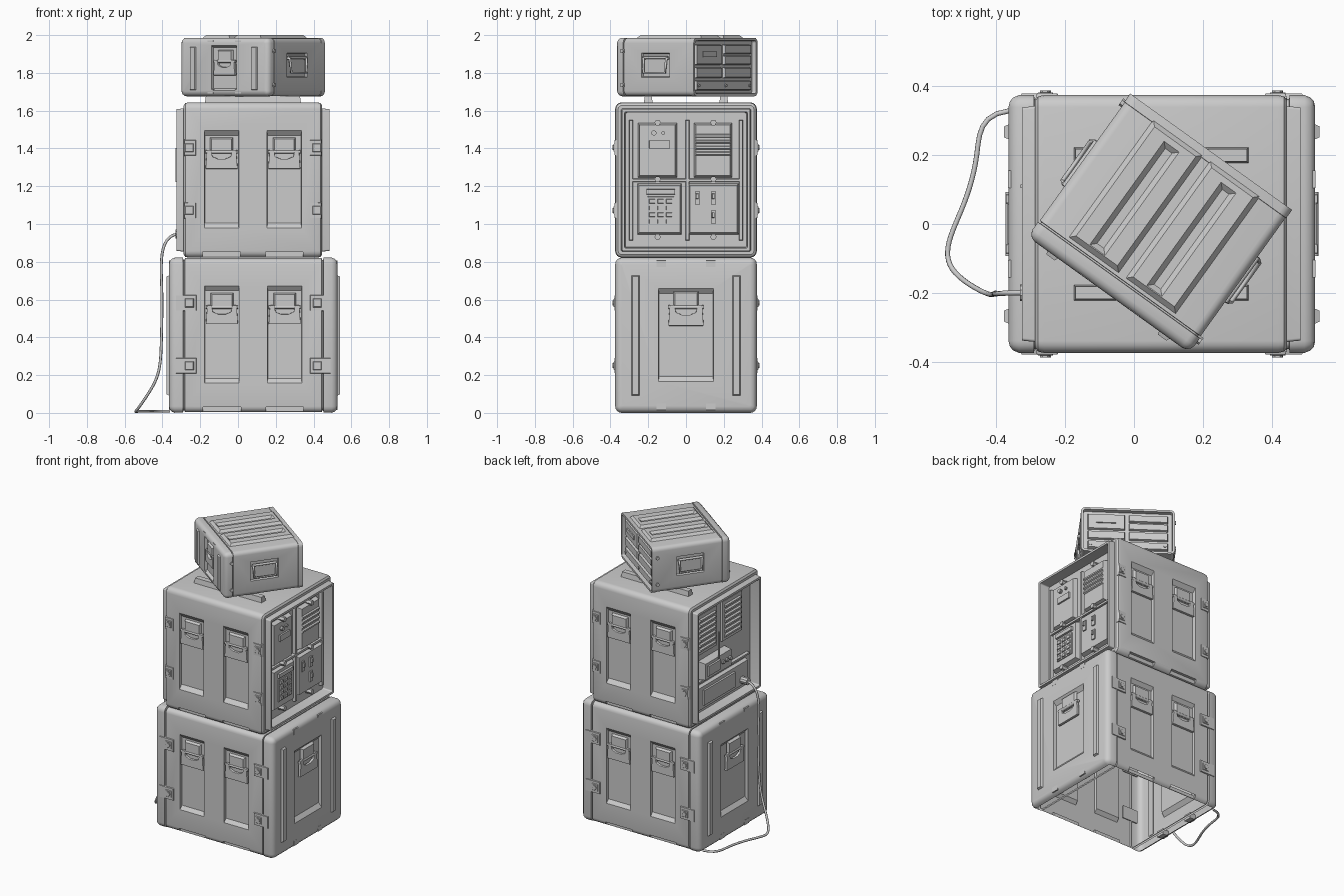
import bpy, bmesh
from math import radians, cos, sin, pi
from mathutils import Matrix, Vector

if "Cube" in bpy.data.objects:
    bpy.data.objects.remove(bpy.data.objects["Cube"])


def make(name, verts, faces, M, bevel=0):
    me = bpy.data.meshes.new(name)
    me.from_pydata([M @ Vector(v) for v in verts], [], faces)
    bm = bmesh.new()
    bm.from_mesh(me)
    bmesh.ops.recalc_face_normals(bm, faces=bm.faces)
    bm.to_mesh(me)
    bm.free()
    ob = bpy.data.objects.new(name, me)
    bpy.context.collection.objects.link(ob)
    if bevel:
        mod = ob.modifiers.new("bevel", 'BEVEL')
        mod.width, mod.segments = bevel, 2
    return ob


def prism(name, M, outline, c0, c1, ta=0, tb=0, bevel=0):
    """Outline in face coordinates, extruded outward; ta/tb shrink the outer end."""
    n = len(outline)
    sg = lambda v, mid: (v > mid) - (v < mid)
    ma = sum(p[0] for p in outline) / n
    mb = sum(p[1] for p in outline) / n
    vs = [(a, b, c0) for a, b in outline]
    vs += [(a - ta * sg(a, ma), b - tb * sg(b, mb), c1) for a, b in outline]
    fs = [list(range(n)), list(range(n, 2 * n))]
    fs += [[i, (i + 1) % n, n + (i + 1) % n, n + i] for i in range(n)]
    return make(name, vs, fs, M, bevel)


def block(name, M, a0, a1, b0, b1, c0, c1, ta=0, tb=None, bevel=0):
    return prism(name, M, [(a0, b0), (a1, b0), (a1, b1), (a0, b1)], c0, c1,
                 ta, ta if tb is None else tb, bevel)


def disc(name, M, a, b, r, c0, c1, n=6):
    return prism(name, M, [(a + r * cos(2 * pi * i / n), b + r * sin(2 * pi * i / n)) for i in range(n)], c0, c1)


def tube(name, M, pts, r, smooth=False):
    cu = bpy.data.curves.new(name, 'CURVE')
    cu.dimensions, cu.bevel_depth, cu.bevel_resolution, cu.use_fill_caps = '3D', r, 2, True
    sp = cu.splines.new('NURBS' if smooth else 'POLY')
    sp.points.add(len(pts) - 1)
    for p, q in zip(sp.points, pts):
        p.co = (*(M @ Vector(q)), 1)
    if smooth:
        sp.use_endpoint_u, sp.order_u, sp.resolution_u = True, 4, 5
    ob = bpy.data.objects.new(name, cu)
    bpy.context.collection.objects.link(ob)
    return ob


def loft(name, C, stations, hy, hz, r):
    """Shell of rounded rectangles along local x; stations are (x, inset)."""
    vs, fs, k = [], [], 5
    n = 4 * k
    for x, ins in stations:
        rr = max(r - ins, .008)
        for q, (sy, sz) in enumerate([(1, 1), (-1, 1), (-1, -1), (1, -1)]):
            for j in range(k):
                t = pi / 2 * (q + j / (k - 1))
                vs.append((x, sy * (hy - ins - rr) + rr * cos(t), hz + sz * (hz - ins - rr) + rr * sin(t)))
    for s in range(len(stations) - 1):
        fs += [[s * n + i, s * n + (i + 1) % n, (s + 1) * n + (i + 1) % n, (s + 1) * n + i] for i in range(n)]
    fs += [list(range(n)), list(range(len(vs) - n, len(vs)))]
    return make(name, vs, fs, C)


def carve(ob, cutters, open_bottom=False):
    for c in cutters:
        mod = ob.modifiers.new("cut", 'BOOLEAN')
        mod.object, mod.operation, mod.solver = c, 'DIFFERENCE', 'EXACT'
    me = bpy.data.meshes.new_from_object(ob.evaluated_get(bpy.context.evaluated_depsgraph_get()))
    ob.modifiers.clear()
    ob.data = me
    for c in cutters:
        bpy.data.objects.remove(c)
    if open_bottom:
        bm = bmesh.new()
        bm.from_mesh(me)
        low = [f for f in bm.faces if f.normal.z < -.95 and f.calc_center_median().z < .04]
        bmesh.ops.delete(bm, geom=low, context='FACES')
        bm.to_mesh(me)
        bm.free()
    bpy.ops.object.select_all(action='DESELECT')
    ob.select_set(True)
    bpy.context.view_layer.objects.active = ob
    bpy.ops.object.shade_smooth_by_angle(angle=radians(35))


def side(C, k):  # 0 front, 1 right, 2 back, 3 left: (across, up, outward)
    return C @ Matrix.Rotation(k * pi / 2, 4, 'Z') @ Matrix.Rotation(pi / 2, 4, 'X')


def handle(M, a, b, c, s=1):
    block("handle_bracket", M, a - .06 * s, a + .06 * s, b - .01 * s, b + .075 * s, c - .021, c - .004, .008 * s)
    U = [(-.078, .01), (-.085, -.09), (.085, -.09), (.078, .01), (.055, .01),
         (.048, -.025), (.02, -.037), (-.02, -.037), (-.048, -.025), (-.055, .01)]
    prism("handle_grip", M, [(a + x * s, b + y * s) for x, y in U], c - .018, c, bevel=.003)
    tube("handle_pin", M, [(a - .085 * s, b, c - .009), (a + .085 * s, b, c - .009)], .009 * s)


def latch(M, a0, a1, a, b, c):
    block("latch_plate", M, a0, a1, b - .044, b + .044, c - .012, c + .004, .005)
    block("latch_claw", M, a - .026, a + .026, b - .026, b + .026, c, c + .008, .006)
    disc("latch_knob", M, a, b, .015, c, c + .014)


def slats(M, a0, a1, b0, b1, n, c):
    h = (b1 - b0) / n
    for i in range(n):
        block("vent_slat", M, a0, a1, b0 + i * h, b0 + (i + .7) * h, c, c + .012, .003, .006)


def pocket(M, a, w, b0, b1, c, d=.022, tb=.028):
    return block("pocket_cutter", M, a - w, a + w, b0 + tb, b1 - tb, c - d, c + .004, -.003, -tb * 1.15)


# two large cases share an origin at their middle
C1, C2 = Matrix.Translation((.081, 0, 0)), Matrix.Translation((.079, 0, .822))
half = [(.362, .003), (.364, .012), (.37, .012), (.372, 0), (.415, 0), (.432, .007), (.442, .018), (.446, .034)]
lower = loft("lower_case", C1, [(-s, i) for s, i in reversed(half)] + half, .375, .411, .035)
half = [(.34, 0), (.358, .004), (.3665, .016), (.3665, .032), (.405, .036), (.405, .05), (.335, .055)]
upper = loft("upper_case", C2, [(-s, i) for s, i in reversed(half)] + half, .375, .411, .035)

for C, ob in ((C1, lower), (C2, upper)):
    cuts = []
    for k in (0, 2):
        M = side(C, k)
        for sx in (-1, 1):
            cuts.append(pocket(M, sx * .166, .089, .155, .675, .375))
            cuts.append(block("foot_cutter", M, sx * .166 - .1, sx * .166 + .1, -.01, .03, .355, .39))
            handle(M, sx * .166, .56, .375)
            for b in (.25, .582):
                lo, hi = sorted((sx * .298, sx * (.413 if C is C1 else .366)))
                latch(M, lo, hi, sx * .338, b, .375)
    if C is C1:
        for k in (1, 3):
            cuts.append(pocket(side(C, k), 0, .143, .165, .66, .446))
    carve(ob, cuts, C is C1)

# lower lids: ribs, handle, edge clips
for k in (1, 3):
    M = side(C1, k)
    handle(M, 0, .56, .454, 1.1)
    for s in (-1, 1):
        block("lid_rib", M, s * .268 - .024, s * .268 + .024, .09, .73, .44, .459, .008)
        for b in (.77, .012):
            block("lid_clip", M, s * .13 - .028, s * .13 + .028, b, b + .04, .40, .447, .003)

# stacking rails on the upper case
for s in (-1, 1):
    block("stacking_rail", C2, -.255, .255, s * .2 - .024, s * .2 + .024, .815, .856, .006)

# equipment on the right of the upper case
M = side(C2, 1)
p = .335
for a0, a1, b0, b1 in ((-.257, -.045, .422, .715), (.04, .246, .422, .715), (-.26, -.02, .12, .395), (.01, .283, .12, .395)):
    block("equipment_unit", M, a0, a1, b0, b1, p - .01, p + .03, .012)
for a in (-.29, .007, .29):
    block("rack_post", M, a - .012, a + .012, .09, .73, p - .01, p + .02, .004)
block("rack_bar", M, -.29, .29, .398, .42, p - .01, p + .022, .004)
for a in (-.15, .145):
    for b in (.11, .415, .715):
        disc("connector", M, a, b, .017, p, p + .046)
block("display_slot", M, -.198, -.082, .575, .623, p, p + .04, .004)
disc("dial", M, -.17, .66, .014, p, p + .048, 10)
disc("dial", M, -.12, .66, .01, p, p + .042, 10)
slats(M, .05, .236, .54, .665, 4, p + .028)
block("keypad_screen", M, -.212, -.055, .332, .365, p, p + .044, .004)
block("keypad_base", M, -.207, -.06, .17, .325, p, p + .036, .003)
for i in range(3):
    for j in range(4):
        block("key", M, -.196 + i * .045, -.162 + i * .045, .178 + j * .036, .204 + j * .036, p + .03, p + .043, .003)
for a, b in ((.06, .315), (.145, .315), (.145, .215)):
    block("switch", M, a - .016, a + .016, b - .037, b + .037, p, p + .038, .003)
    block("switch_lever", M, a - .008, a + .008, b - .005, b + .025, p + .03, p + .048, .002)

# equipment on the left of the upper case
M = side(C2, 3)
for a0 in (-.27, .0):
    block("vent_panel", M, a0, a0 + .22, .45, .73, p - .01, p + .015, .006)
    slats(M, a0 + .025, a0 + .195, .475, .71, 7, p + .014)
block("shelf", M, -.29, .29, .262, .28, p - .01, p + .02, .003)
block("radio", M, -.24, .05, .285, .41, p - .01, p + .055, .008)
block("radio_face", M, -.215, -.08, .31, .385, p + .05, p + .064, .005)
for a in (-.05, -.01, .025):
    disc("radio_knob", M, a, .35, .013, p + .05, p + .068, 10)
tube("antenna", M, [(-.11, .40, p + .07), (-.11, .58, p + .07)], .006)
block("drawer", M, -.27, .27, .08, .245, p - .01, p + .025, .008)
block("drawer_face", M, -.22, .12, .105, .215, p + .02, p + .034, .005)
disc("cable_plug", M, .2, .125, .024, p, p + .075, 10)
tube("cable", Matrix(), [(-.32, -.2, .947), (-.37, -.2, .94), (-.415, -.205, .86), (-.40, -.20, .65), (-.405, -.2, .4),
     (-.41, -.21, .22), (-.46, -.19, .12), (-.545, -.13, .0), (-.545, -.05, .009), (-.49, .06, .009), (-.45, .2, .009),
     (-.45, .32, .009), (-.36, .33, .009)], .0075, True)

# small turned case on top: lid on local -x, open rack on local +x
C3 = Matrix.Translation((.0785, .007, 1.676)) @ Matrix.Rotation(radians(54.3), 4, 'Z')
small = loft("small_case", C3, [(-.262, .026), (-.258, .013), (-.248, .004), (-.237, 0), (-.21, 0), (-.209, .008), (-.204, .008),
             (-.203, .002), (.22, .002), (.221, 0), (.25, 0), (.25, .014), (.225, .017)], .29, .155, .028)
L = side(C3, 3)
cuts = [pocket(L, 0, .08, .03, .27, .262, .018, .012)]
cuts += [pocket(side(C3, k), 0, .088, .1, .23, .288, .012, .005) for k in (0, 2)]
carve(small, cuts)
handle(L, 0, .185, .262, .82)
for s in (-1, 1):
    block("small_lid_rib", L, s * .2 - .022, s * .2 + .022, .03, .265, .255, .272, .007)
    for b in (.27, .012):
        block("small_lid_clip", L, s * .09 - .022, s * .09 + .022, b, b + .028, .23, .261, .003)
for k in (0, 2):
    M = side(C3, k)
    tube("carry_handle", M, [(-.075, .20, .28), (-.075, .20, .295), (-.07, .125, .302), (.07, .125, .302),
                             (.075, .20, .295), (.075, .20, .28)], .007)
    tube("carry_pin", M, [(-.08, .205, .288), (.08, .205, .288)], .008)
    for b in (.06, .24):
        disc("small_latch", M, -.215, b, .012, .28, .298)

# raised, grooved top plates of the small case
for s in (-1, 1):
    plate = block("top_plate", C3, -.2, .235, s * .102 - .096, s * .102 + .096, .30, .324, .022, .022)
    carve(plate, [block("groove_cutter", C3, -.16, .18, s * .102 - .012, s * .102 + .012, .309, .325, -.016)])
    block("bottom_skid", C3, -.17, .2, s * .15 - .02, s * .15 + .02, -.002, .008, .003)

# rack units of the small case
M = side(C3, 1)
for a0, a1, b0, b1 in ((-.25, -.015, .165, .275), (.005, .25, .222, .275), (.005, .25, .165, .217),
                       (-.25, -.015, .095, .155), (.005, .25, .095, .155), (-.25, .25, .03, .085)):
    block("rack_unit", M, a0, a1, b0, b1, .218, .24, .006)
block("rack_slot", M, -.2, -.07, .205, .24, .23, .246, .004)
for a in (-.23, .015, .23):
    disc("rack_screw", M, a, .057, .009, .23, .245)
